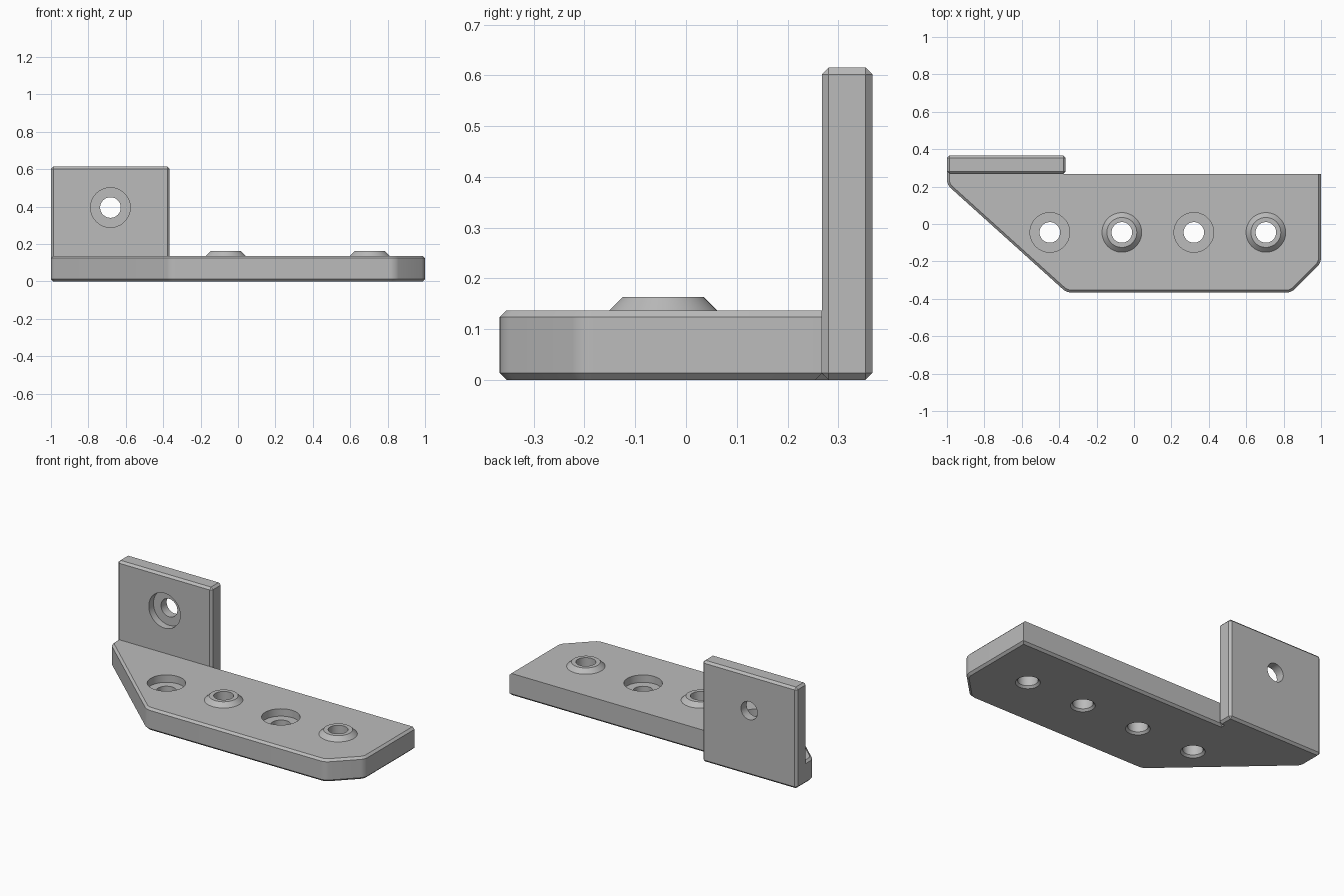
import bpy, bmesh
from math import radians
from mathutils import Matrix, Vector

if "Cube" in bpy.data.objects:
    bpy.data.objects.remove(bpy.data.objects["Cube"])

CHAMFER = 0.013
BASE_TOP = 0.137
BACK = 0.268
HOLE_Y = -0.045
HOLE_R, BORE_R, BORE_DEPTH = 0.055, 0.106, 0.045

grey = bpy.data.materials.new("light_grey")
grey.use_nodes = True
grey.diffuse_color = (0.5, 0.5, 0.5, 1)
grey.node_tree.nodes["Principled BSDF"].inputs["Base Color"].default_value = (0.5, 0.5, 0.5, 1)


def make_object(name, bm):
    bmesh.ops.recalc_face_normals(bm, faces=bm.faces)
    mesh = bpy.data.meshes.new(name)
    bm.to_mesh(mesh)
    bm.free()
    mesh.materials.append(grey)
    obj = bpy.data.objects.new(name, mesh)
    bpy.context.collection.objects.link(obj)
    return obj


def cone(name, bottom, top, r1, r2, axis="Z", at=(0, 0, 0)):
    """Round solid running from bottom to top along an axis."""
    bm = bmesh.new()
    turn = Matrix.Rotation(radians(-90), 4, "X") if axis == "Y" else Matrix()
    matrix = Matrix.Translation(at) @ turn @ Matrix.Translation((0, 0, (bottom + top) / 2))
    bmesh.ops.create_cone(bm, cap_ends=True, segments=48, radius1=r1, radius2=r2,
                          depth=top - bottom, matrix=matrix)
    return make_object(name, bm)


def combine(target, tool, operation):
    bpy.context.view_layer.objects.active = target
    mod = target.modifiers.new(operation.lower(), "BOOLEAN")
    mod.operation, mod.solver, mod.object = operation, "EXACT", tool
    bpy.ops.object.modifier_apply(modifier=mod.name)
    bpy.data.objects.remove(tool)


# Base plate: extruded outline with a tab reaching into the upright
outline = [(-1, 0.3), (-1, 0.21), (-0.36, -0.367), (0.84, -0.367), (1, -0.207),
           (1, BACK), (-0.385, BACK), (-0.385, 0.3)]
bm = bmesh.new()
face = bm.faces.new([bm.verts.new((x, y, 0)) for x, y in outline])
ext = bmesh.ops.extrude_face_region(bm, geom=[face])
for v in ext["geom"]:
    if isinstance(v, bmesh.types.BMVert):
        v.co.z = BASE_TOP
bmesh.ops.recalc_face_normals(bm, faces=bm.faces)

# Rounded outer corners, then chamfered rims (the top back rim stays sharp)
corners = [e for e in bm.edges if abs(e.verts[0].co.z - e.verts[1].co.z) > 0.1
           and e.verts[0].co.y < 0.25]
bmesh.ops.bevel(bm, geom=corners, offset=0.025, segments=5, profile=0.5, affect="EDGES")
rims = []
for e in bm.edges:
    a, b = (v.co for v in e.verts)
    if abs(a.z - b.z) < 0.001:
        if a.z < 0.001 or min(a.y, b.y) < BACK - 0.01:
            rims.append(e)
bmesh.ops.bevel(bm, geom=rims, offset=CHAMFER, segments=1, affect="EDGES")
bracket = make_object("mounting_bracket", bm)

# Upright plate with all edges chamfered
low, high = Vector((-1, BACK, 0)), Vector((-0.365, 0.367, 0.615))
bm = bmesh.new()
bmesh.ops.create_cube(bm, size=1, matrix=Matrix.Translation((low + high) / 2)
                      @ Matrix.Diagonal((*(high - low), 1)))
bmesh.ops.bevel(bm, geom=bm.edges[:], offset=CHAMFER, segments=1, affect="EDGES")
combine(bracket, make_object("upright_plate", bm), "UNION")

# Alternating counterbored holes and raised conical bosses along the base
for i in range(4):
    spot = (-0.45 + i * 0.385, HOLE_Y, 0)
    if i % 2:
        combine(bracket, cone("boss", BASE_TOP - 0.01, 0.163, 0.116, 0.08, at=spot), "UNION")
    else:
        combine(bracket, cone("counterbore", BASE_TOP - BORE_DEPTH, 0.3, BORE_R, BORE_R,
                              at=spot), "DIFFERENCE")
    combine(bracket, cone("hole", -0.1, 0.3, HOLE_R, HOLE_R, at=spot), "DIFFERENCE")
    combine(bracket, cone("hole_chamfer", -0.01, 0.012, HOLE_R + 0.022, HOLE_R,
                          at=spot), "DIFFERENCE")

# Counterbored hole through the upright
spot = (-0.682, BACK, 0.395)
combine(bracket, cone("counterbore", -0.1, BORE_DEPTH, BORE_R, BORE_R, "Y", spot), "DIFFERENCE")
combine(bracket, cone("hole", -0.2, 0.3, HOLE_R, HOLE_R, "Y", spot), "DIFFERENCE")

# Smooth the round walls and keep the edges crisp
bpy.ops.object.select_all(action="DESELECT")
bracket.select_set(True)
bpy.context.view_layer.objects.active = bracket
bpy.ops.object.shade_smooth_by_angle(angle=radians(30))
